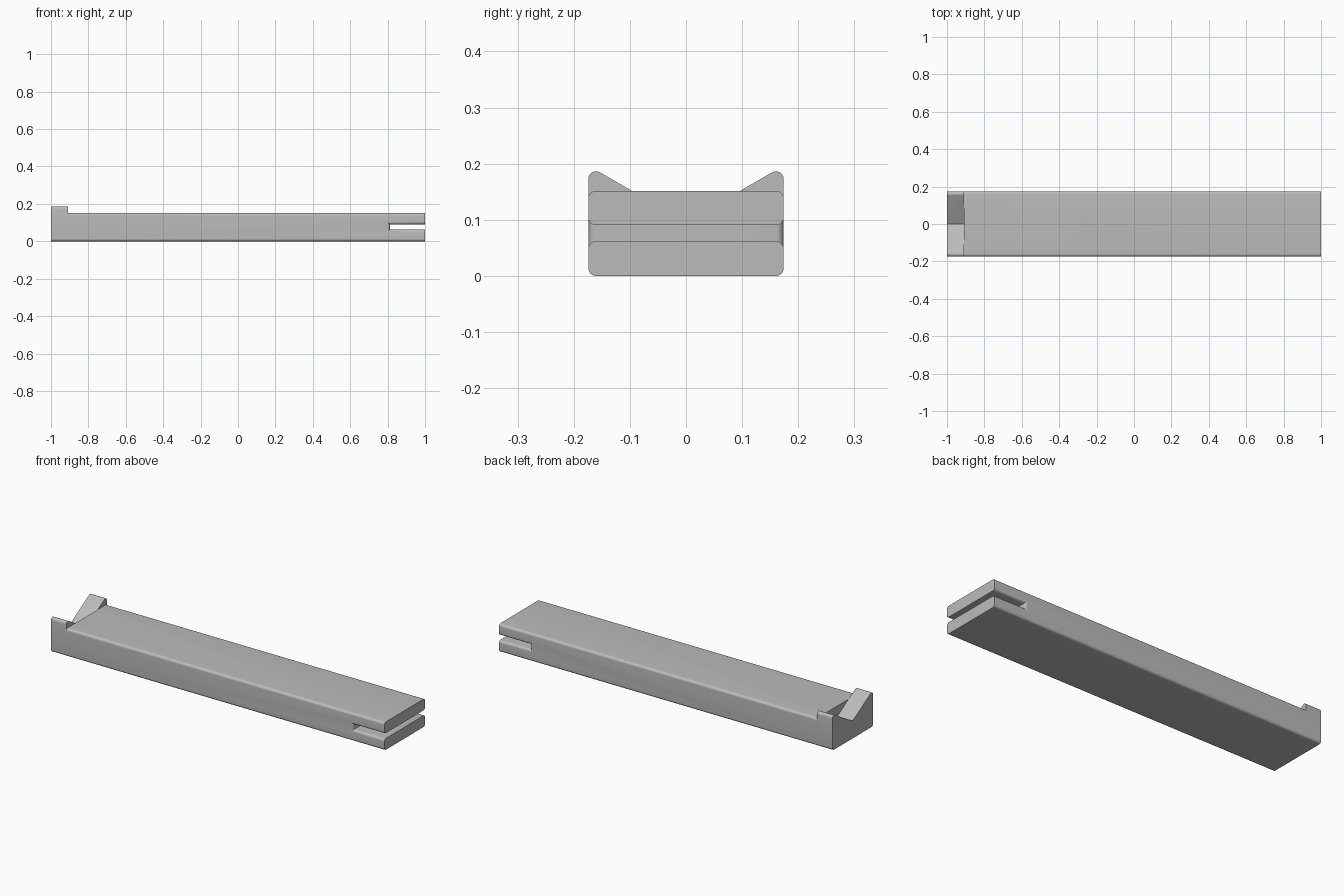
import bpy, bmesh, math

if "Cube" in bpy.data.objects:
    bpy.data.objects.remove(bpy.data.objects["Cube"])

W, H, TOP, R = 0.174, 0.1515, 0.1865, 0.0135   # half width, bar height, ear height, edge radius
STEP = -0.908                                  # inner face of the notched end
SEG = 8

grey = bpy.data.materials.new("plain grey")
grey.diffuse_color = (0.5, 0.5, 0.5, 1)
grey.use_nodes = True
grey.node_tree.nodes["Principled BSDF"].inputs["Base Color"].default_value = grey.diffuse_color


def arc(cy, cz, a0, a1, r=R):
    """Points of an arc in the y-z plane, angles in degrees."""
    return [(cy + r * math.cos(math.radians(a0 + (a1 - a0) * i / SEG)),
             cz + r * math.sin(math.radians(a0 + (a1 - a0) * i / SEG)))
            for i in range(SEG + 1)]


def loft(name, rings):
    """Closed solid through matching rings of 3D points."""
    bm = bmesh.new()
    loops = [[bm.verts.new(p) for p in ring] for ring in rings]
    n = len(loops[0])
    for a, b in zip(loops, loops[1:]):
        for i in range(n):
            j = (i + 1) % n
            bm.faces.new((a[i], a[j], b[j], b[i]))
    bm.faces.new(loops[0][::-1])
    bm.faces.new(loops[-1])
    bmesh.ops.recalc_face_normals(bm, faces=bm.faces)
    mesh = bpy.data.meshes.new(name)
    bm.to_mesh(mesh)
    bm.free()
    ob = bpy.data.objects.new(name, mesh)
    bpy.context.collection.objects.link(ob)
    mesh.materials.append(grey)
    return ob


def extrude(name, profile, x0, x1):
    return loft(name, [[(x, y, z) for y, z in profile] for x in (x0, x1)])


# Bar with rounded long edges
bottom_right = arc(W - R, R, -90, 0)
bar_half = bottom_right + arc(W - R, H - R, 0, 90)
bar_profile = bar_half + [(-y, z) for y, z in reversed(bar_half)]
bar = extrude("bar", bar_profile, STEP, 1)

# Notched end block: rounded ears sloping at 30 degrees down to a centre valley
ear = arc(W - R, TOP - R, 0, 120)
valley = ear[-1][1] - ear[-1][0] * math.tan(math.radians(30))
block_half = bottom_right + ear
block_profile = block_half + [(0, valley)] + [(-y, z) for y, z in reversed(block_half)]
block = extrude("notched_end", block_profile, -1, STEP)

# Slot cutter, flaring at both sides to round the slot edges
rings = []
half = [(W - R + R * math.sin(math.pi / 2 * i / SEG),
         R * (1 - math.cos(math.pi / 2 * i / SEG))) for i in range(SEG + 1)]
half.append((W + 0.02, R))
for y, d in [(-y, d) for y, d in reversed(half)] + half:
    rings.append([(0.812 - d, y, 0.062 - d), (1.1, y, 0.062 - d),
                  (1.1, y, 0.0905 + d), (0.812 - d, y, 0.0905 + d)])
slot = loft("slot_cutter", rings)
slot.hide_render = True

# Join the parts and cut the slot
bpy.context.view_layer.objects.active = bar
bar.select_set(True)
for tool, op in ((block, 'UNION'), (slot, 'DIFFERENCE')):
    mod = bar.modifiers.new(op.lower(), 'BOOLEAN')
    mod.operation, mod.solver, mod.object = op, 'EXACT', tool
    bpy.ops.object.modifier_apply(modifier=mod.name)
    bpy.data.objects.remove(tool)
bar.name = "slotted_bar"
bpy.ops.object.shade_smooth_by_angle(angle=math.radians(30))
